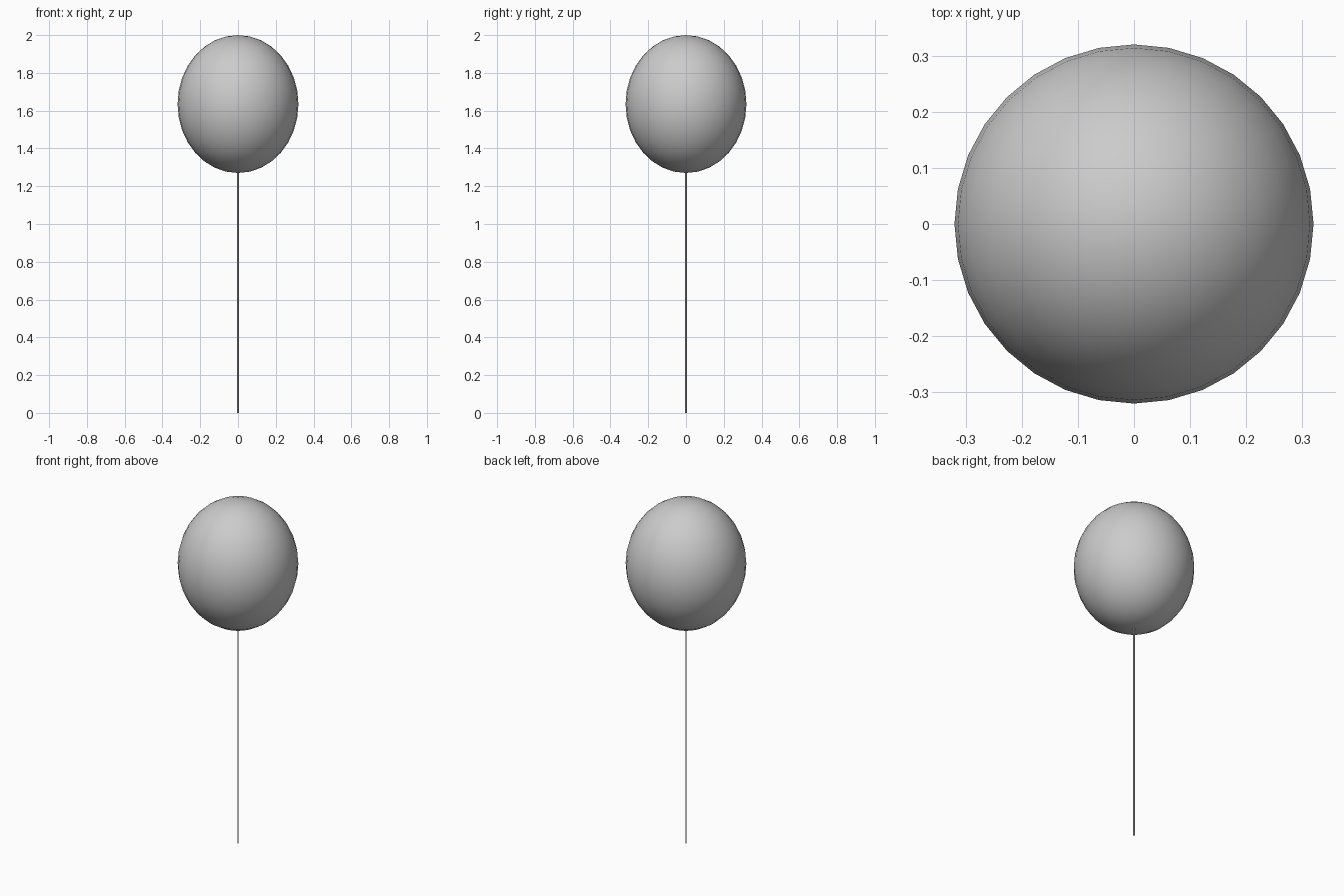
import bpy

if "Cube" in bpy.data.objects:
    bpy.data.objects.remove(bpy.data.objects["Cube"])

R, HALF_H = 0.32, 0.365      # balloon radius and half height
CENTRE_Z = 2.0 - HALF_H
STRING_R = 0.004
STRING_TOP = 1.275

# Balloon: stretched smooth sphere
bpy.ops.mesh.primitive_uv_sphere_add(segments=32, ring_count=16, radius=1,
                                     location=(0, 0, CENTRE_Z))
balloon = bpy.context.object
balloon.name = "balloon"
balloon.scale = (R, R, HALF_H)
bpy.ops.object.transform_apply(location=False, rotation=False, scale=True)
bpy.ops.object.shade_smooth()

# String: thin straight cylinder from the ground to the balloon
bpy.ops.mesh.primitive_cylinder_add(vertices=8, radius=STRING_R, depth=STRING_TOP,
                                    location=(0, 0, STRING_TOP / 2))
string = bpy.context.object
string.name = "string"
bpy.ops.object.shade_smooth_by_angle()
